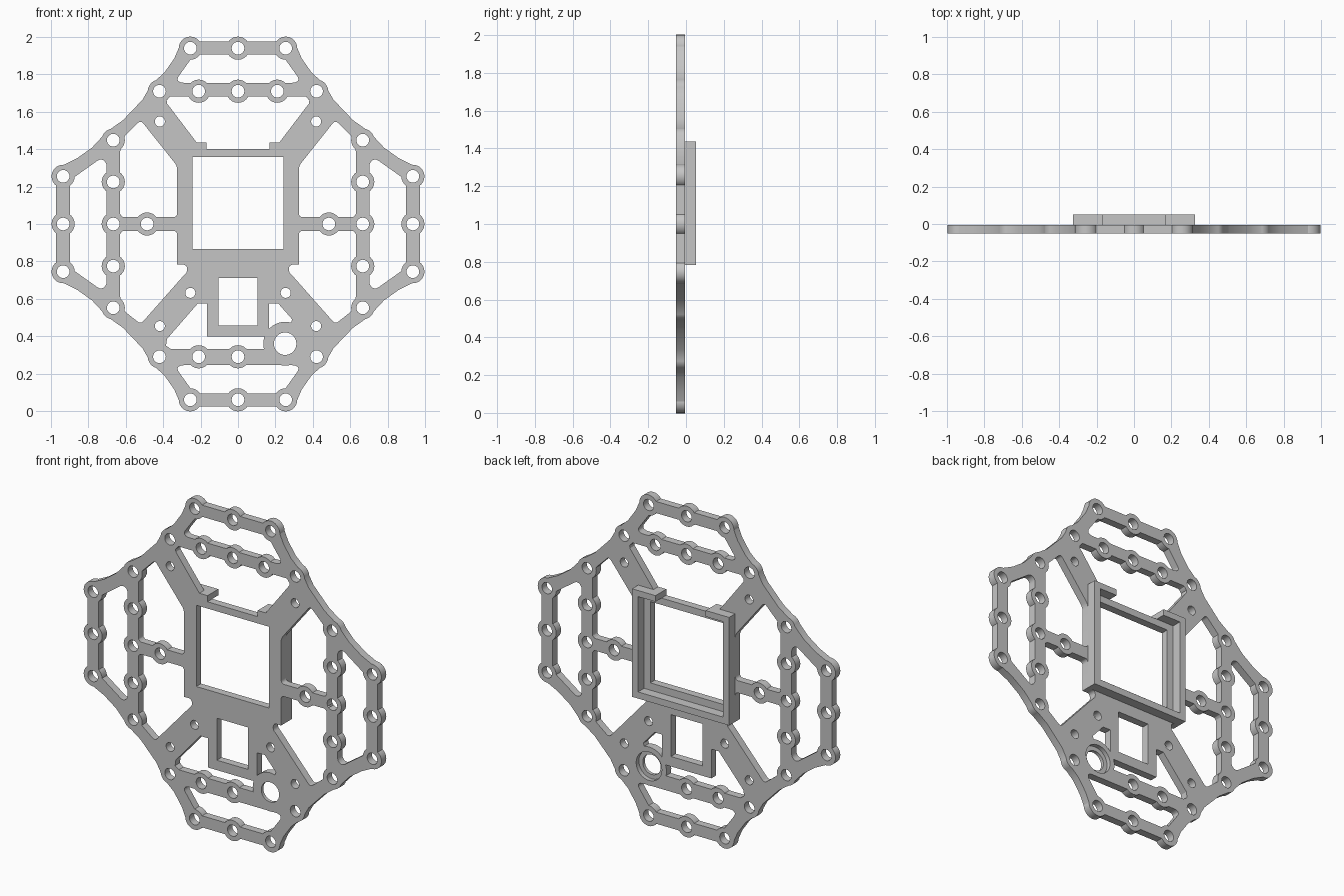
import bpy, bmesh, math
from mathutils import Vector
from mathutils.geometry import interpolate_bezier

if "Cube" in bpy.data.objects:
    bpy.data.objects.remove(bpy.data.objects["Cube"])

FRONT, BACK, RIM = -0.052, -0.006, 0.052   # plate front, plate back, frame rim
MID = 1.0                                  # height of the plate centre

grey = bpy.data.materials.new("light grey")
grey.use_nodes = True
grey.diffuse_color = (0.56, 0.56, 0.56, 1)
grey.node_tree.nodes["Principled BSDF"].inputs["Base Color"].default_value = grey.diffuse_color


def rounded(pts, r):
    """Fillet every corner of a closed x,z profile."""
    pts = [Vector((x, 0, z)) for x, z in pts]
    if not r:
        return pts
    out = []
    for i, p in enumerate(pts):
        a, b = [p + (q - p).normalized() * min(r, (q - p).length * 0.45)
                for q in (pts[i - 1], pts[(i + 1) % len(pts)])]
        out += interpolate_bezier(a, a.lerp(p, 0.6), b.lerp(p, 0.6), b, 5)
    return out


def circle(c, r, n=24):
    return [(c[0] + r * math.cos(math.tau * i / n), c[1] + r * math.sin(math.tau * i / n))
            for i in range(n)]


def prisms(name, profiles, y0, y1, r=0.0):
    """One object holding an extruded prism for each profile (z measured from MID)."""
    bm = bmesh.new()
    for profile in profiles:
        pts = rounded(profile, r)
        lo, hi = ([bm.verts.new((p.x, y, p.z + MID)) for p in pts] for y in (y0, y1))
        bm.faces.new(lo)
        bm.faces.new(hi)
        for i in range(len(pts)):
            bm.faces.new((lo[i - 1], lo[i], hi[i], hi[i - 1]))
    bmesh.ops.recalc_face_normals(bm, faces=bm.faces)
    mesh = bpy.data.meshes.new(name)
    bm.to_mesh(mesh)
    bm.free()
    mesh.materials.append(grey)
    ob = bpy.data.objects.new(name, mesh)
    bpy.context.collection.objects.link(ob)
    return ob


def combine(base, tool, operation):
    tool.hide_render = True
    mod = base.modifiers.new(operation, "BOOLEAN")
    mod.operation, mod.object, mod.solver = operation, tool, "EXACT"
    bpy.context.view_layer.objects.active = base
    bpy.ops.object.modifier_apply(modifier=mod.name)
    bpy.data.objects.remove(tool)


def flip_x(pts):
    return [(-x, z) for x, z in pts]


def flip_z(pts):
    return [(x, -z) for x, z in pts]


def both(pts):
    """Close a right-half profile with its mirror image."""
    return pts + flip_x(pts)[::-1]


def box(x, z0, z1):
    return both([(x, z0), (x, z1)])


# Plate outline: one quadrant mirrored twice, flaring out towards each boss
quadrant = [(0.255, 0.975), (0.303, 0.972), (0.341, 0.885), (0.393, 0.81), (0.465, 0.745),
            (0.51, 0.665), (0.615, 0.555), (0.70, 0.495), (0.781, 0.408), (0.861, 0.351),
            (0.965, 0.3), (0.972, 0.25)]
plate = prisms("mounting_plate", [both(quadrant + flip_z(quadrant)[::-1])], FRONT, BACK)

# Rounded windows between the bars and arms
end_slot = both([(0.235, 0.905), (0.328, 0.775), (0.31, 0.755)])
side_half = [(0.897, 0.235), (0.735, 0.35), (0.703, 0.33)]
side_slot = side_half + flip_z(side_half)[::-1]
upper_bay = [(0.325, 0.037), (0.325, 0.31), (0.52, 0.555), (0.615, 0.46), (0.63, 0.4), (0.63, 0.037)]
lower_bay = [(0.325, -0.037), (0.325, -0.217), (0.275, -0.217), (0.27, -0.255), (0.29, -0.275),
             (0.52, -0.535), (0.615, -0.46), (0.63, -0.4), (0.63, -0.037)]
windows = [end_slot, flip_z(end_slot)]
for w in (side_slot, upper_bay, lower_bay):
    windows += [w, flip_x(w)]
combine(plate, prisms("window_cutter", windows, -0.2, 0.2, 0.02), "DIFFERENCE")

# Sharp windows: top opening, centre opening, lower port and its surround
top_opening = both([(0.36, 0.683), (0.382, 0.672), (0.38, 0.645), (0.222, 0.437),
                    (0.168, 0.437), (0.168, 0.4)])
surround = [(-0.165, -0.425), (-0.215, -0.425), (-0.38, -0.615), (-0.385, -0.65),
            (-0.36, -0.668), (0.25, -0.668), (0.25, -0.62), (0.29, -0.51), (0.215, -0.425),
            (0.165, -0.425), (0.165, -0.602), (-0.165, -0.602)]
sharp = [top_opening, box(0.243, -0.133, 0.359), box(0.105, -0.542, -0.288), surround]
combine(plate, prisms("opening_cutter", sharp, -0.2, 0.2), "DIFFERENCE")

# Round bosses along the bars, and the square shoulders in front of the frame
centres = [(0.0, 0.94), (0.0, -0.94), (0.0, 0.71), (0.0, -0.71),
           (0.21, 0.71), (-0.21, 0.71), (-0.21, -0.71)]
for s in (-1, 1):
    centres += [(s * 0.935, 0.0), (s * 0.667, 0.0), (s * 0.486, 0.0)]
    for t in (-1, 1):
        centres += [(s * x, t * z) for x, z in
                    ((0.255, 0.94), (0.42, 0.71), (0.667, 0.448), (0.667, 0.225), (0.935, 0.255))]
ring = (0.252, -0.64)
bosses = [circle(c, 0.062) for c in centres] + [circle(ring, 0.117, 40), box(0.325, -0.217, -0.15)]
combine(plate, prisms("boss_union", bosses, FRONT, BACK), "UNION")

# Through holes
small = [(s * x, z) for s in (-1, 1) for x, z in ((0.418, 0.548), (0.418, -0.546), (0.255, -0.368))]
holes = [circle(c, 0.034) for c in centres] + [circle(c, 0.027) for c in small]
holes.append(circle(ring, 0.06, 40))
combine(plate, prisms("hole_cutter", holes, -0.2, 0.2), "DIFFERENCE")

# Recess behind the large ring
combine(plate, prisms("recess_cutter", [circle(ring, 0.086, 40)], -0.032, 0.2), "DIFFERENCE")

# Raised frame on the back, open at the top
rim = both([(0.168, 0.437), (0.325, 0.437), (0.325, -0.217)])
inner = [(0.285, -0.177), (0.285, 0.4), (0.168, 0.4)]
frame = prisms("rear_frame", [rim + flip_x(inner)[::-1] + inner], BACK, RIM)

# Smooth round walls, sharp edges kept
for ob in (plate, frame):
    bpy.ops.object.select_all(action="DESELECT")
    ob.select_set(True)
    bpy.context.view_layer.objects.active = ob
    bpy.ops.object.shade_smooth_by_angle(angle=math.radians(30))
